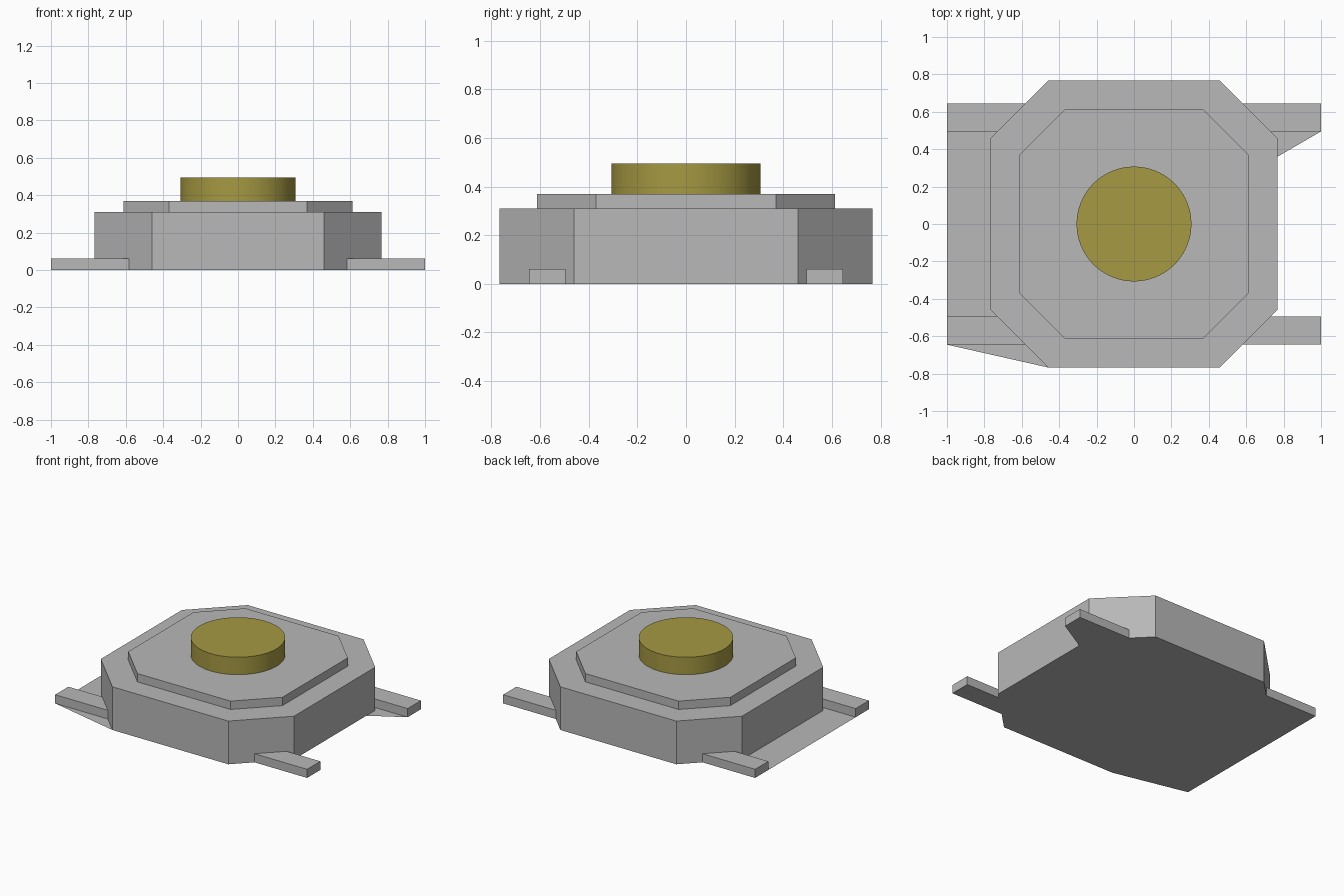
import bpy
import bmesh
import math

cube = bpy.data.objects.get("Cube")
if cube:
    bpy.data.objects.remove(cube, do_unlink=True)


def material(name, rgb):
    mat = bpy.data.materials.new(name)
    mat.use_nodes = True
    mat.diffuse_color = (*rgb, 1)
    mat.node_tree.nodes["Principled BSDF"].inputs["Base Color"].default_value = (*rgb, 1)
    return mat


grey = material("grey casing", (0.48, 0.48, 0.48))
gold = material("olive gold", (0.38, 0.32, 0.055))


def plate(name, outline, z0, z1, mat, bottom=True):
    """Extrude a counter-clockwise outline from z0 to z1 (a flat sheet if equal)."""
    bm = bmesh.new()
    low = [bm.verts.new((x, y, z0)) for x, y in outline]
    if bottom:
        bm.faces.new(low[::-1])
    if z1 > z0:
        high = [bm.verts.new((x, y, z1)) for x, y in outline]
        bm.faces.new(high)
        for i in range(len(low)):
            j = (i + 1) % len(low)
            bm.faces.new((low[i], low[j], high[j], high[i]))
    mesh = bpy.data.meshes.new(name)
    bm.to_mesh(mesh)
    bm.free()
    mesh.materials.append(mat)
    obj = bpy.data.objects.new(name, mesh)
    bpy.context.collection.objects.link(obj)
    return obj


def octagon(half, flat):
    """Square of half-width half with corners cut back to flat."""
    return [(flat, -half), (half, -flat), (half, flat), (flat, half),
            (-flat, half), (-half, flat), (-half, -flat), (-flat, -half)]


# Chamfered casing and raised cover; the base sheet closes the underside
plate("casing", octagon(0.767, 0.46), 0, 0.31, grey, bottom=False)
plate("cover", octagon(0.612, 0.37), 0.31, 0.37, grey)

# Four contact legs, starting just inside the chamfered corners
for sx, side in ((1, "left"), (-1, "right")):
    for sy, end in ((1, "back"), (-1, "front")):
        outline = [(0.72, 0.495), (1, 0.495), (1, 0.645), (0.57, 0.645)]
        outline = [(x * sx, y * sy) for x, y in outline]
        if sx * sy < 0:
            outline.reverse()
        plate(f"{end}_{side}_leg", outline, 0, 0.062, grey, bottom=False)

# Thin base sheet, spreading between the right legs and beside two others
plate("base_sheet", [
    (-1, -0.645), (-0.46, -0.767), (0.46, -0.767), (0.582, -0.645),
    (1, -0.645), (1, -0.495), (0.732, -0.495), (0.767, -0.46),
    (0.767, 0.36), (1, 0.495), (1, 0.645), (0.582, 0.645),
    (0.46, 0.767), (-0.46, 0.767), (-0.582, 0.645), (-1, 0.645),
], 0, 0, grey)

# Round push button
bpy.ops.mesh.primitive_cylinder_add(vertices=64, radius=0.307, depth=0.125,
                                    location=(0, 0, 0.4325))
button = bpy.context.object
button.name = "push_button"
button.data.materials.append(gold)
bpy.ops.object.shade_smooth_by_angle(angle=math.radians(30))
